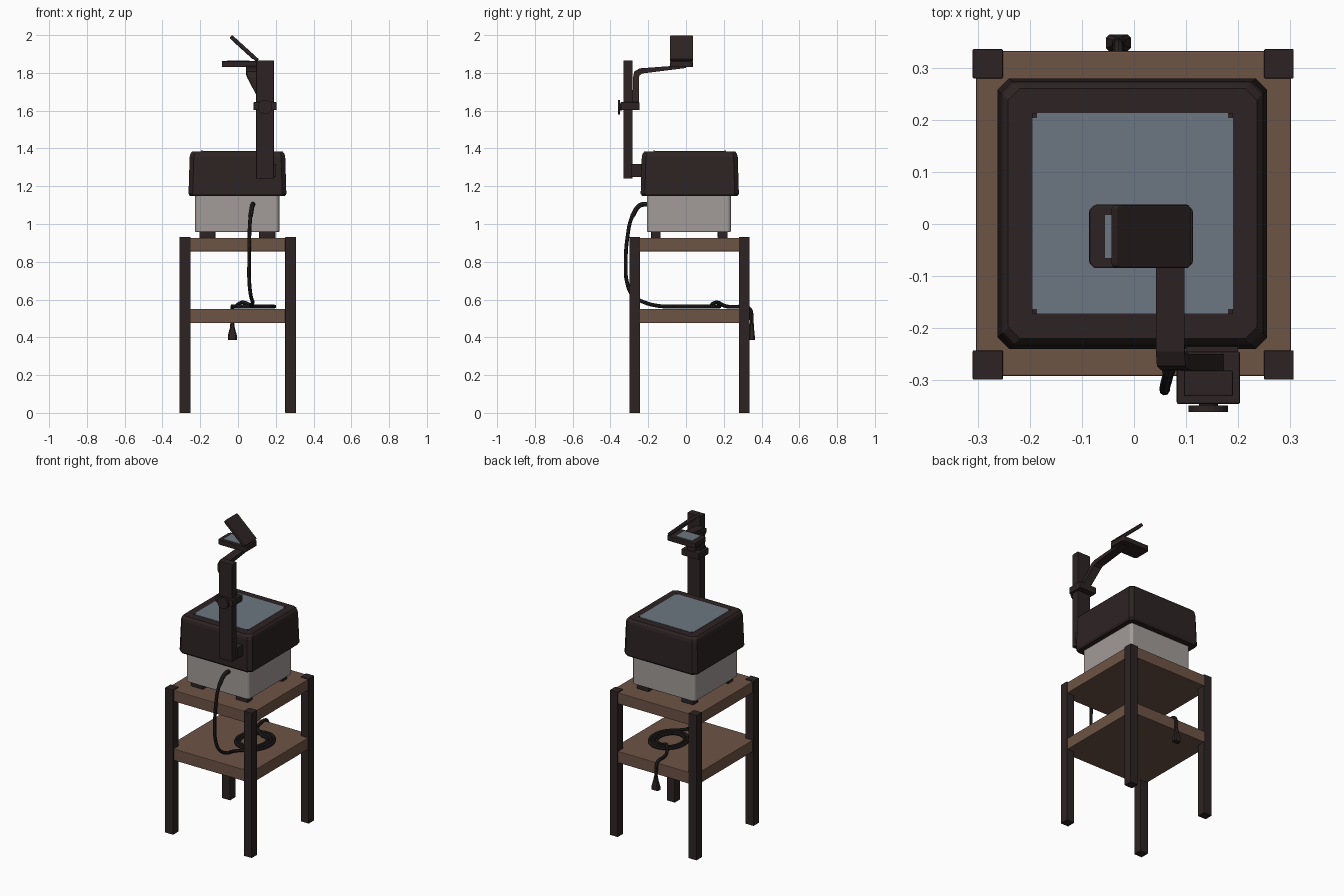
import bpy, math
from mathutils import Matrix

if "Cube" in bpy.data.objects:
    bpy.data.objects.remove(bpy.data.objects["Cube"])

def material(name, r, g, b):
    m = bpy.data.materials.new(name)
    m.diffuse_color = (r, g, b, 1)
    m.use_nodes = True
    m.node_tree.nodes["Principled BSDF"].inputs["Base Color"].default_value = m.diffuse_color
    return m

DARK = material("dark brown plastic", 0.027, 0.017, 0.017)
WOOD = material("brown wood", 0.155, 0.087, 0.059)
GREY = material("warm grey metal", 0.36, 0.33, 0.315)
GLASS = material("blue grey glass", 0.15, 0.185, 0.22)
CORD = material("black rubber", 0.02, 0.015, 0.015)

def loft(name, rings, mat, bevel=0, segments=2):
    """Skin a list of equal-length rings and cap both ends."""
    n = len(rings[0])
    verts = [p for r in rings for p in r]
    faces = [(k*n+i, k*n+(i+1) % n, (k+1)*n+(i+1) % n, (k+1)*n+i)
             for k in range(len(rings)-1) for i in range(n)]
    faces += [tuple(reversed(range(n))), tuple(range(len(verts)-n, len(verts)))]
    me = bpy.data.meshes.new(name)
    me.from_pydata(verts, [], faces)
    me.materials.append(mat)
    ob = bpy.data.objects.new(name, me)
    bpy.context.collection.objects.link(ob)
    if bevel:
        b = ob.modifiers.new("bevel", "BEVEL")
        b.width, b.segments = bevel, segments
        b.limit_method, b.angle_limit = "ANGLE", math.radians(40)
    return ob

def rect(x0, x1, y0, y1, z, c=0):
    """Rectangle ring, with corners cut by c when given."""
    if not c:
        return [(x0, y0, z), (x1, y0, z), (x1, y1, z), (x0, y1, z)]
    return [(x0+c, y0, z), (x1-c, y0, z), (x1, y0+c, z), (x1, y1-c, z),
            (x1-c, y1, z), (x0+c, y1, z), (x0, y1-c, z), (x0, y0+c, z)]

def box(name, x, y, z, mat, bevel=0, c=0):
    return loft(name, [rect(*x, *y, z[0], c), rect(*x, *y, z[1], c)], mat, bevel)

def disc(name, x, z, r, y0, y1, mat, n=24):
    """Cylinder lying along y."""
    ring = lambda y: [(x+r*math.cos(2*math.pi*i/n), y, z+r*math.sin(2*math.pi*i/n)) for i in range(n)]
    return loft(name, [ring(y1), ring(y0)], mat)

# Stand: four legs and two shelves
for sx, x in (("left", (-0.31, -0.252)), ("right", (0.25, 0.307))):
    for sy, y in (("front", (-0.299, -0.243)), ("back", (0.28, 0.336))):
        box(f"{sy}_{sx}_leg", x, y, (0, 0.931), DARK, 0.002)
box("top_shelf", (-0.304, 0.302), (-0.292, 0.332), (0.855, 0.926), WOOD, 0.003)
box("lower_shelf", (-0.304, 0.302), (-0.292, 0.332), (0.476, 0.55), WOOD, 0.003)

# Projector base and feet
for sx, x in (("left", (-0.205, -0.12)), ("right", (0.112, 0.198))):
    for sy, y in (("front", (-0.185, -0.135)), ("back", (0.168, 0.22))):
        box(f"{sy}_{sx}_foot", x, y, (0.924, 0.962), DARK, 0.004)
box("lamp_housing", (-0.227, 0.219), (-0.207, 0.237), (0.957, 1.17), GREY, 0.006, 0.012)

# Stage: tapered hood with cut corners
def hood(inset, z):
    return rect(-0.262+inset, 0.256-inset, -0.24+inset, 0.28-inset, z, 0.022)
loft("stage_hood", [hood(0.008, 1.147), hood(0, 1.16), hood(0.006, 1.355),
                    hood(0.01, 1.372), hood(0.02, 1.384)], DARK)
box("stage_glass", (-0.195, 0.19), (-0.172, 0.213), (1.38, 1.386), GLASS)
for i, x in enumerate((-0.195, 0.181)):
    for j, y in enumerate((-0.172, 0.204)):
        box(f"glass_clip_{i}{j}", (x, x+0.009), (y, y+0.009), (1.38, 1.388), DARK)

# Post, bracket, sliding collar and knob
box("post_bracket", (0.1, 0.2), (-0.29, -0.228), (1.25, 1.318), DARK)
box("post", (0.096, 0.19), (-0.331, -0.282), (1.24, 1.866), DARK, 0.003)
box("collar", (0.082, 0.204), (-0.346, -0.245), (1.603, 1.645), DARK, 0.004)
disc("knob_shaft", 0.143, 1.619, 0.018, -0.352, -0.34, DARK)
disc("knob", 0.143, 1.619, 0.038, -0.361, -0.349, DARK)

# Bent arm: x range, then outer and inner points of its side profile
def arm(x, yo, zo, yi, zi):
    return [(x, yo, zo), (x+0.055, yo, zo), (x+0.055, yi, zi), (x, yi, zi)]
loft("arm", [arm(0.125, -0.283, 1.63, -0.25, 1.63),
             arm(0.052, -0.281, 1.775, -0.25, 1.768),
             arm(0.044, -0.273, 1.808, -0.246, 1.787),
             arm(0.042, -0.245, 1.824, -0.232, 1.797),
             arm(0.042, 0.0, 1.842, 0.0, 1.826)], DARK)

# Head: lens plate and tilted mirror
box("lens_plate", (-0.086, 0.113), (-0.085, 0.037), (1.83, 1.862), DARK, 0.003, 0.01)
box("lens_glass", (-0.057, 0.06), (-0.066, 0.018), (1.86, 1.865), GLASS)
tilt = Matrix.Translation((0.033, -0.024, 1.929)) @ Matrix.Rotation(math.radians(42.2), 4, "Y")
for ob in (box("mirror_back", (-0.095, 0.095), (-0.061, 0.061), (-0.01, 0.01), DARK, 0.003, 0.006),
           box("mirror_glass", (-0.078, 0.07), (-0.045, 0.045), (-0.012, -0.008), GLASS)):
    ob.matrix_world = tilt

# Power cord: drop, flat coil on the lower shelf, then over the back edge
path = [(0.08, -0.2, 1.105), (0.076, -0.245, 1.098), (0.066, -0.285, 1.04), (0.06, -0.31, 0.93),
        (0.059, -0.319, 0.8), (0.06, -0.312, 0.69), (0.068, -0.28, 0.62), (0.078, -0.22, 0.585),
        (0.07, -0.15, 0.567)]
TURNS = 2.5
for i in range(1, 41):
    t = i/40
    a = -math.pi/2 + 2*math.pi*TURNS*t
    path.append((0.08+(0.118-0.05*t)*math.cos(a), 0.05+(0.14-0.06*t)*math.sin(a), 0.563))
path += [(0.045, 0.145, 0.58), (0.02, 0.165, 0.585), (-0.01, 0.21, 0.565), (-0.028, 0.27, 0.562),
         (-0.03, 0.318, 0.563), (-0.03, 0.341, 0.545), (-0.03, 0.347, 0.5), (-0.03, 0.348, 0.46)]

def tube(name, pts, radius):
    cu = bpy.data.curves.new(name, "CURVE")
    cu.dimensions = "3D"
    cu.bevel_depth, cu.bevel_resolution, cu.resolution_u = radius, 2, 4
    cu.use_fill_caps = True
    sp = cu.splines.new("BEZIER")
    sp.bezier_points.add(len(pts)-1)
    for bp, p in zip(sp.bezier_points, pts):
        bp.co = p
        bp.handle_left_type = bp.handle_right_type = "AUTO"
    cu.materials.append(CORD)
    ob = bpy.data.objects.new(name, cu)
    bpy.context.collection.objects.link(ob)
    bpy.ops.object.select_all(action="DESELECT")
    ob.select_set(True)
    bpy.context.view_layer.objects.active = ob
    bpy.ops.object.convert(target="MESH")
    bpy.ops.object.shade_smooth_by_angle()

tube("power_cord", path, 0.01)
tube("cord_strain_relief", path[:3], 0.0125)

# Plug hanging at the back
def plug(hx, hy, z):
    return rect(-0.03-hx, -0.03+hx, 0.348-hy, 0.348+hy, z, 0.006)
loft("plug", [plug(0.024, 0.016, 0.387), plug(0.024, 0.016, 0.41),
              plug(0.013, 0.012, 0.45), plug(0.011, 0.011, 0.472)], DARK)
